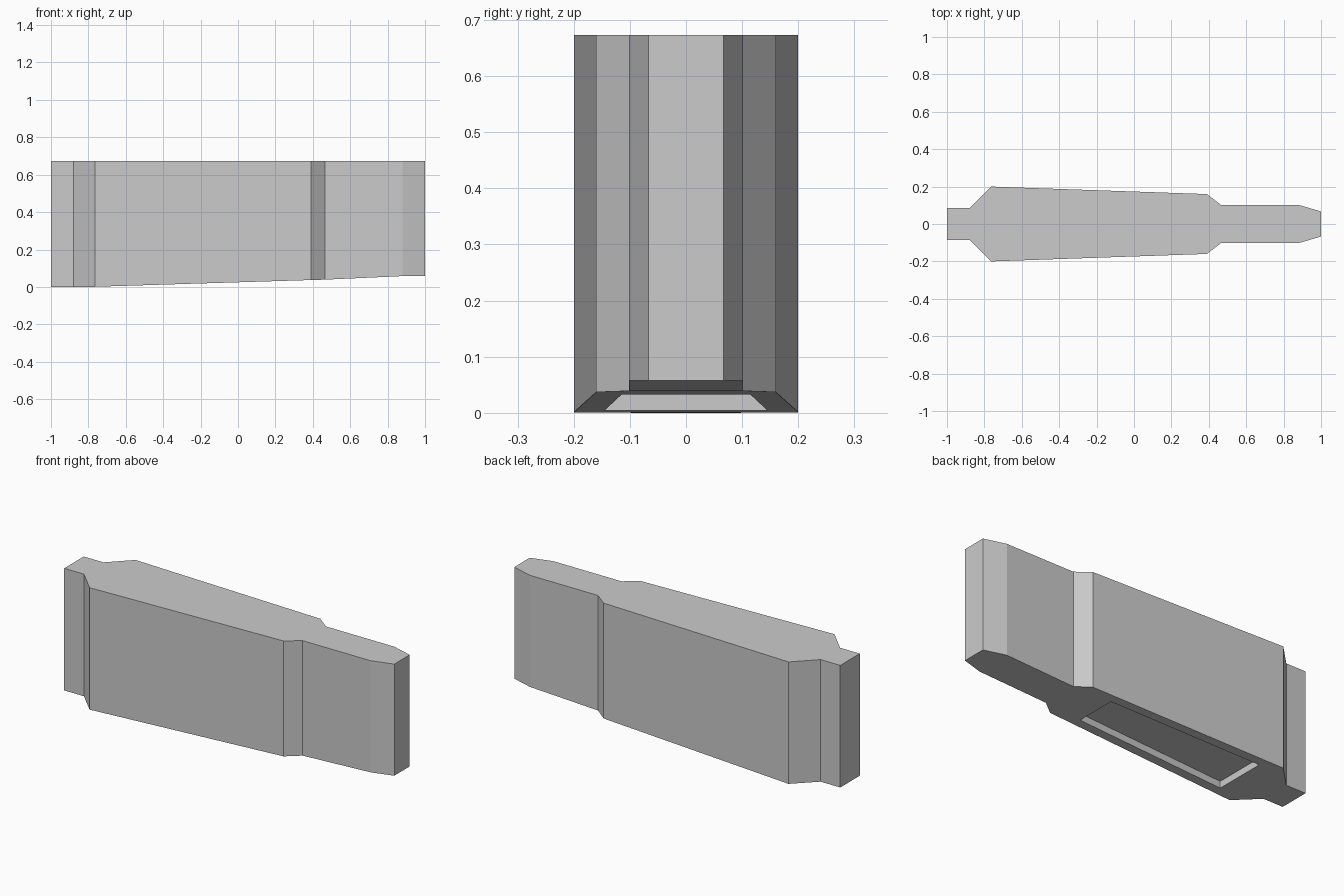
import bpy
import bmesh

cube = bpy.data.objects.get("Cube")
if cube:
    bpy.data.objects.remove(cube, do_unlink=True)

grey = bpy.data.materials.new("plain grey")
grey.use_nodes = True
colour = (0.6, 0.6, 0.6, 1)
grey.diffuse_color = colour
grey.node_tree.nodes["Principled BSDF"].inputs["Base Color"].default_value = colour

TOP = 0.673
RECESS_DEPTH = 0.037

# Stations along the body: x, half width, underside height
stations = [
    (-1.0, 0.085, 0.0),
    (-0.88, 0.085, 0.0),
    (-0.765, 0.2, 0.001),
    (0.39, 0.16, 0.037),
    (0.465, 0.102, 0.039),
    (0.88, 0.102, 0.058),
    (1.0, 0.067, 0.058),
]

bm = bmesh.new()
rings = []
for x, half, low in stations:
    corners = [(-half, low), (half, low), (half, TOP), (-half, TOP)]
    rings.append([bm.verts.new((x, y, z)) for y, z in corners])

# Skin the stations, remembering the long underside panel
panel = None
for n, (a, b) in enumerate(zip(rings, rings[1:])):
    for i in range(4):
        j = (i + 1) % 4
        face = bm.faces.new((a[i], a[j], b[j], b[i]))
        if n == 2 and i == 0:
            panel = face
bm.faces.new(rings[0])
bm.faces.new(rings[-1])
bmesh.ops.recalc_face_normals(bm, faces=bm.faces[:])

# Tapered recess in the underside
x0, _, z0 = stations[2]
x1, _, z1 = stations[3]
bmesh.ops.inset_individual(bm, faces=[panel], thickness=0.04)
for v in panel.verts:
    x, half = (-0.66, 0.145) if v.co.x < 0 else (0.24, 0.115)
    side = 1 if v.co.y > 0 else -1
    v.co = (x, side * half, z0 + (z1 - z0) * (x - x0) / (x1 - x0))
floor = bmesh.ops.extrude_discrete_faces(bm, faces=[panel])["faces"][0]
bmesh.ops.translate(bm, verts=floor.verts[:], vec=(0, 0, RECESS_DEPTH))
bm.normal_update()

mesh = bpy.data.meshes.new("tapered_body")
bm.to_mesh(mesh)
bm.free()
mesh.materials.append(grey)
body = bpy.data.objects.new("tapered_body", mesh)
bpy.context.collection.objects.link(body)
